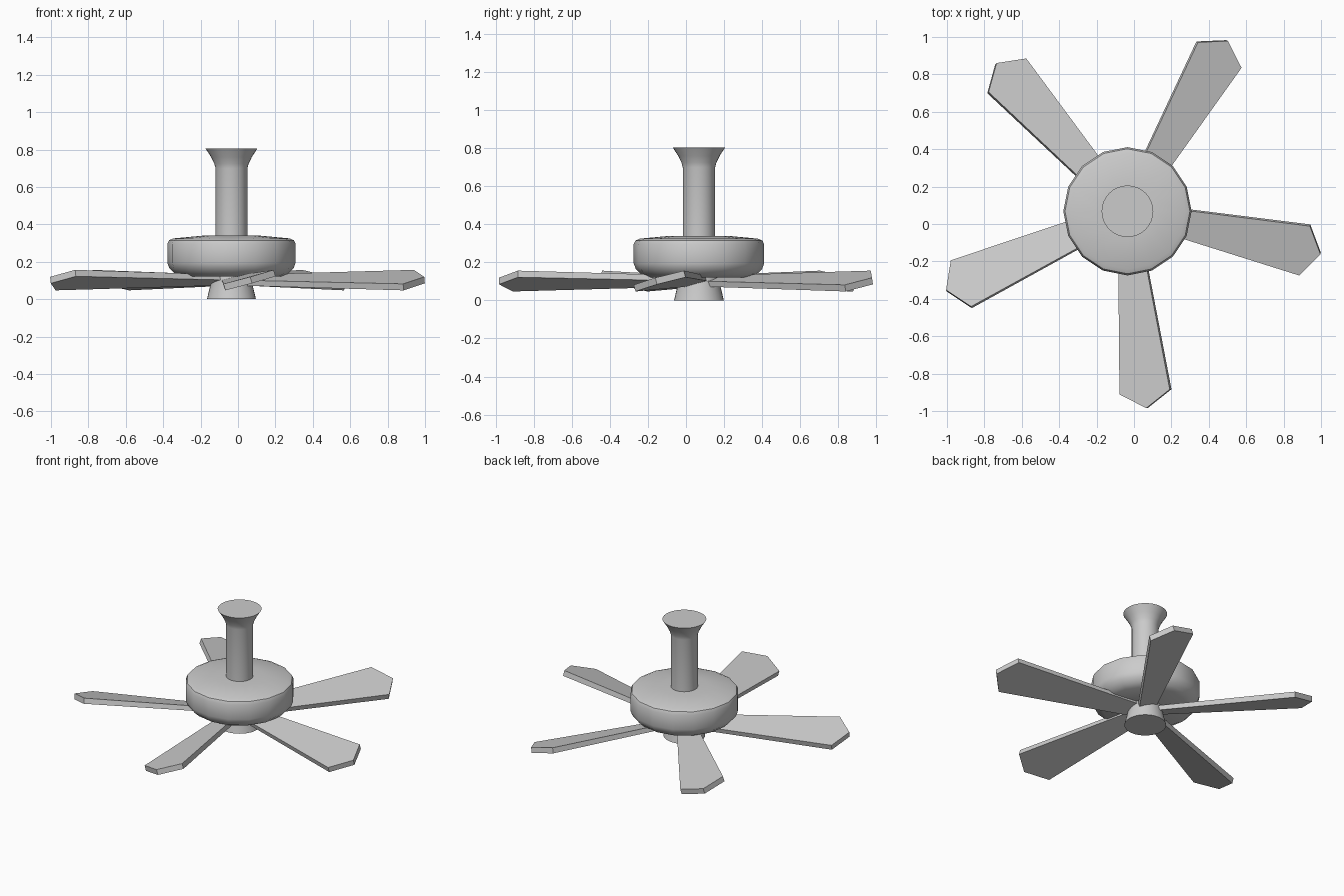
import bpy, bmesh, math
from mathutils import Matrix, Vector

if "Cube" in bpy.data.objects:
    bpy.data.objects.remove(bpy.data.objects["Cube"])

CX, CY = -0.035, 0.068   # fan axis


def finish(name, bm, angle):
    bmesh.ops.recalc_face_normals(bm, faces=bm.faces)
    me = bpy.data.meshes.new(name)
    bm.to_mesh(me)
    bm.free()
    ob = bpy.data.objects.new(name, me)
    bpy.context.collection.objects.link(ob)
    bpy.ops.object.select_all(action='DESELECT')
    ob.select_set(True)
    bpy.context.view_layer.objects.active = ob
    bpy.ops.object.shade_smooth_by_angle(angle=math.radians(angle))
    return ob


def lathe(name, profile, sides, angle=40):
    """Solid of revolution around the fan axis, capped at both ends."""
    bm = bmesh.new()
    rings = [[bm.verts.new((CX + r * math.cos(2 * math.pi * i / sides),
                            CY + r * math.sin(2 * math.pi * i / sides), z))
              for i in range(sides)] for r, z in profile]
    for a, b in zip(rings, rings[1:]):
        for i in range(sides):
            j = (i + 1) % sides
            bm.faces.new((a[i], a[j], b[j], b[i]))
    bm.faces.new(rings[0])
    bm.faces.new(rings[-1])
    return finish(name, bm, angle)


# Ceiling rod with flared canopy
lathe("ceiling_rod", [(0.085, 0.32), (0.085, 0.70), (0.092, 0.725),
                      (0.109, 0.76), (0.138, 0.805)], 32)

# Motor housing
lathe("motor_housing", [(0.27, 0.12), (0.303, 0.137), (0.332, 0.165),
                        (0.343, 0.195), (0.343, 0.295), (0.334, 0.315),
                        (0.31, 0.325), (0.15, 0.34)], 16)

# Lower cap
lathe("lower_cap", [(0.131, 0.0), (0.112, 0.08), (0.105, 0.13)], 32)

# Five pitched blades with pointed ends
outline = [(0.09, -0.058), (0.97, -0.14), (1.057, 0), (0.97, 0.14), (0.09, 0.058)]
for k in range(5):
    bm = bmesh.new()
    m = (Matrix.Translation((CX, CY, 0.102))
         @ Matrix.Rotation(math.radians(-84.3 + 72 * k), 4, 'Z')
         @ Matrix.Rotation(math.radians(15.5), 4, 'X'))
    layers = [[bm.verts.new(m @ Vector((x, y, s * (0.018 if x > 0.5 else 0.015))))
               for x, y in outline] for s in (-1, 1)]
    lo, hi = layers
    bm.faces.new(lo)
    bm.faces.new(hi)
    for i in range(len(outline)):
        j = (i + 1) % len(outline)
        bm.faces.new((lo[i], lo[j], hi[j], hi[i]))
    finish(f"blade_{k + 1}", bm, 20)
